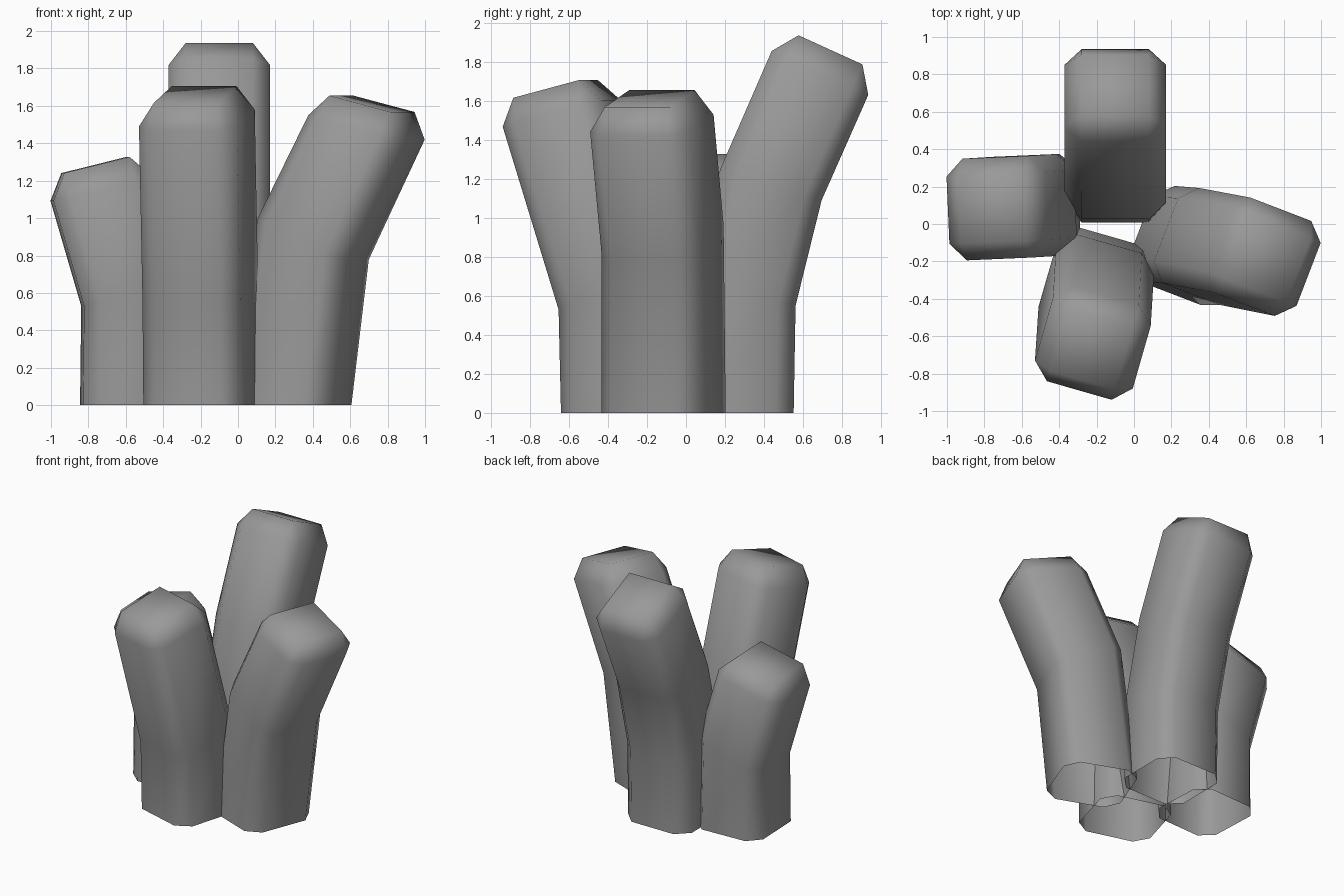
import bpy, bmesh
from math import radians
from mathutils import Matrix, Vector

if "Cube" in bpy.data.objects:
    bpy.data.objects.remove(bpy.data.objects["Cube"])

W, C, H = 0.272, 0.18, 0.13   # half width, half flat side, cap chamfer height

# chamfered-square cross-section, anticlockwise
SECTION = [(W, -C), (W, C), (C, W), (-C, W), (-W, C), (-W, -C), (-C, -W), (C, -W)]
CAP = [(C, C), (-C, C), (-C, -C), (C, -C)]

# dark grey stone
stone = bpy.data.materials.new("dark_grey")
stone.diffuse_color = (0.32, 0.32, 0.32, 1)
stone.use_nodes = True
stone.node_tree.nodes["Principled BSDF"].inputs["Base Color"].default_value = stone.diffuse_color


def column(name, heading, stations):
    """Bent column; stations are (x, y, z, tilt), open at the bottom."""
    bm = bmesh.new()
    rings = []
    for x, y, z, tilt in stations:
        m = (Matrix.Translation((x, y, z)) @ Matrix.Rotation(radians(heading), 4, 'Z')
             @ Matrix.Rotation(radians(tilt), 4, 'Y'))
        rings.append([bm.verts.new(m @ Vector((a, b, 0))) for a, b in SECTION])
    # side walls
    for lo, hi in zip(rings, rings[1:]):
        for i in range(8):
            j = (i + 1) % 8
            bm.faces.new((lo[i], lo[j], hi[j], hi[i]))
    # chamfered cap: corner triangles, sloped quads, flat top
    rim = rings[-1]
    top = [bm.verts.new(m @ Vector((a, b, H))) for a, b in CAP]
    for k in range(4):
        a, b, c = rim[2 * k + 1], rim[(2 * k + 2) % 8], rim[(2 * k + 3) % 8]
        bm.faces.new((a, b, top[k]))
        bm.faces.new((b, c, top[(k + 1) % 4], top[k]))
    bm.faces.new(top)
    bm.normal_update()
    mesh = bpy.data.meshes.new(name)
    bm.to_mesh(mesh)
    bm.free()
    mesh.materials.append(stone)
    ob = bpy.data.objects.new(name, mesh)
    bpy.context.collection.objects.link(ob)
    bpy.ops.object.select_all(action='DESELECT')
    ob.select_set(True)
    bpy.context.view_layer.objects.active = ob
    bpy.ops.object.shade_smooth_by_angle(angle=radians(60))


# tallest column at the back
column("back_column", 90, [(-0.10, 0.28, 0, 0), (-0.10, 0.294, 0.597, 10),
                           (-0.10, 0.435, 1.169, 17), (-0.10, 0.687, 1.743, 24.5)])
# shortest column on the left
column("left_column", 182.5, [(-0.565, 0.095, 0, 0), (-0.572, 0.095, 0.613, 18),
                              (-0.731, 0.085, 1.158, 14)])
# column leaning to the right
column("right_column", -21, [(0.288, -0.115, 0, 0), (0.403, -0.12, 0.89, 24),
                             (0.687, -0.175, 1.485, 14)])
# column leaning to the front
column("front_column", 254, [(-0.195, -0.33, 0, 0), (-0.202, -0.355, 0.613, 18),
                             (-0.22, -0.637, 1.535, 14.5)])
